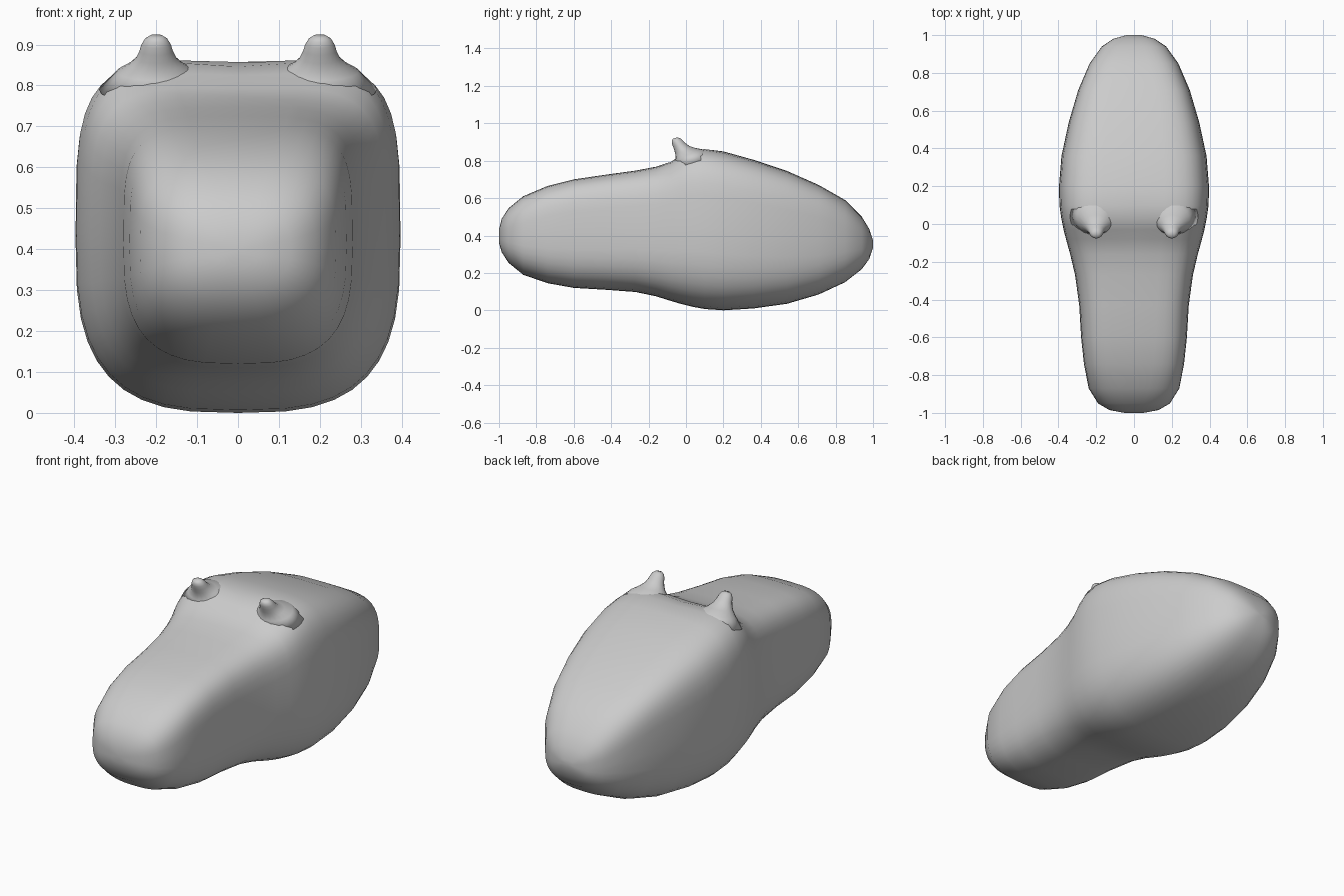
import bpy, bmesh, math
from mathutils import Vector

cube = bpy.data.objects.get("Cube")
if cube:
    bpy.data.objects.remove(cube)

grey = bpy.data.materials.new("soft grey")
grey.use_nodes = True
COLOUR = (0.6, 0.6, 0.6, 1)
grey.diffuse_color = COLOUR
grey.node_tree.nodes["Principled BSDF"].inputs["Base Color"].default_value = COLOUR


def spow(v, e):
    return math.copysign(abs(v) ** e, v)


def loft(name, rings):
    """Skin a list of closed rings and cap both ends."""
    bm = bmesh.new()
    loops = [[bm.verts.new(p) for p in ring] for ring in rings]
    n = len(loops[0])
    for a, b in zip(loops, loops[1:]):
        for i in range(n):
            j = (i + 1) % n
            bm.faces.new((a[i], a[j], b[j], b[i]))
    for end in (loops[0], loops[-1]):
        tip = bm.verts.new(sum((v.co for v in end), Vector()) / n)
        for i in range(n):
            bm.faces.new((end[i], end[(i + 1) % n], tip))
    bmesh.ops.recalc_face_normals(bm, faces=bm.faces)
    mesh = bpy.data.meshes.new(name)
    bm.to_mesh(mesh)
    bm.free()
    mesh.materials.append(grey)
    mesh.polygons.foreach_set("use_smooth", [True] * len(mesh.polygons))
    obj = bpy.data.objects.new(name, mesh)
    bpy.context.collection.objects.link(obj)
    return obj


# Body stations from snout to rump: y, half width, bottom, top
STATIONS = [
    (-1.0, .05, .36, .43), (-.985, .13, .31, .49), (-.95, .19, .255, .545),
    (-.87, .24, .19, .61), (-.74, .265, .145, .665), (-.6, .28, .12, .70),
    (-.43, .29, .11, .725), (-.27, .312, .098, .747), (-.16, .338, .075, .768),
    (-.08, .36, .05, .797), (-.03, .373, .035, .835), (.03, .385, .02, .862),
    (.1, .395, .007, .866), (.2, .397, 0, .85), (.36, .384, .01, .805),
    (.54, .345, .035, .745), (.71, .295, .085, .67), (.85, .235, .15, .59),
    (.94, .17, .22, .50), (.98, .11, .275, .435), (1.0, .04, .335, .375),
]
SEGMENTS = 40


def body_ring(y, w, low, high):
    mid = low + (high - low) * .5
    # boxier in the middle of the body, rounder at the tips
    round_end = max(0, (abs(y) - .7) / .3)
    top_power = 4.2 - 1.5 * round_end
    low_power = 3.0 - .4 * round_end
    brow = math.exp(-((y - .03) / .09) ** 2)
    ring = []
    for i in range(SEGMENTS):
        a = math.tau * i / SEGMENTS
        e = 2 / (top_power if math.sin(a) >= 0 else low_power)
        x = w * spow(math.cos(a), e)
        z = mid + (high - low) / 2 * spow(math.sin(a), e)
        # shallow saddle between the horns
        if math.sin(a) > 0:
            z -= .016 * brow * math.exp(-(x / .13) ** 2)
        ring.append((x, y, z))
    return ring


loft("body", [body_ring(*s) for s in STATIONS])

# Horns flare out of the brow and lean forward: y, z, radius
HORN = [(.04, .79, .14), (.02, .835, .095), (-.004, .852, .066),
        (-.022, .866, .050), (-.036, .884, .041), (-.046, .9, .036),
        (-.054, .913, .028), (-.058, .921, .016)]
for side, x in (("left", .2), ("right", -.2)):
    rings = []
    for y, z, r in HORN:
        rings.append([(x + r * math.cos(math.tau * i / 20),
                       y + r * .8 * math.sin(math.tau * i / 20),
                       z + r * .25 * math.sin(math.tau * i / 20))
                      for i in range(20)])
    loft(side + "_horn", rings)
